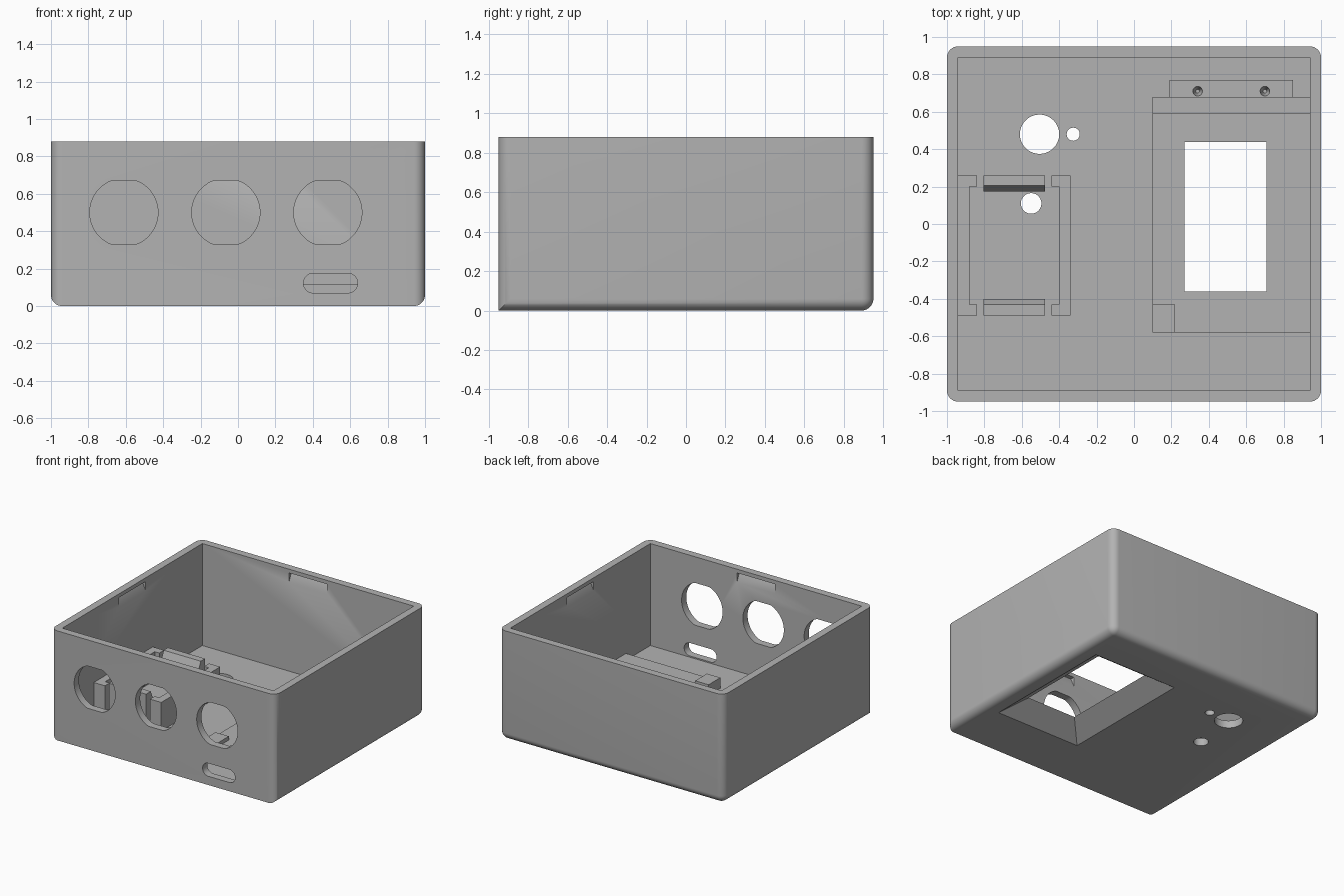
import bpy
import bmesh
from math import cos, sin, pi, radians
from mathutils import Vector

cube = bpy.data.objects.get("Cube")
if cube:
    bpy.data.objects.remove(cube)

WALL, HEIGHT, FLOOR, PLATE = 0.06, 0.88, 0.06, 0.115

grey = bpy.data.materials.new("plain grey")
grey.use_nodes = True
grey.diffuse_color = (0.45, 0.45, 0.45, 1)
grey.node_tree.nodes["Principled BSDF"].inputs["Base Color"].default_value = grey.diffuse_color


def finish(name, bm):
    bmesh.ops.recalc_face_normals(bm, faces=bm.faces)
    mesh = bpy.data.meshes.new(name)
    bm.to_mesh(mesh)
    bm.free()
    mesh.materials.append(grey)
    obj = bpy.data.objects.new(name, mesh)
    bpy.context.collection.objects.link(obj)
    return obj


def loft(name, lower, upper):
    """Solid between two matching outlines."""
    bm = bmesh.new()
    a = [bm.verts.new(p) for p in lower]
    b = [bm.verts.new(p) for p in upper]
    n = len(a)
    bm.faces.new(a)
    bm.faces.new(b)
    for i in range(n):
        j = (i + 1) % n
        bm.faces.new((a[i], a[j], b[j], b[i]))
    return finish(name, bm)


def prism(name, outline, axis, lo, hi):
    """Extrude a 2D outline along one axis."""
    def place(t):
        return [Vector(p[:axis] + (t,) + p[axis:]) for p in outline]
    return loft(name, place(lo), place(hi))


def rect(x0, x1, y0, y1):
    return [(x0, y0), (x1, y0), (x1, y1), (x0, y1)]


def box(name, x0, x1, y0, y1, z0, z1):
    return prism(name, rect(x0, x1, y0, y1), 2, z0, z1)


def circle(cx, cy, r, n=48):
    return [(cx + r * cos((i + .5) * 2 * pi / n), cy + r * sin((i + .5) * 2 * pi / n))
            for i in range(n)]


def cut(target, cutters):
    """Subtract the cutters, then discard them."""
    for c in cutters:
        c.hide_render = True
        mod = target.modifiers.new("cut", 'BOOLEAN')
        mod.object, mod.operation, mod.solver = c, 'DIFFERENCE', 'EXACT'
    deps = bpy.context.evaluated_depsgraph_get()
    mesh = bpy.data.meshes.new_from_object(target.evaluated_get(deps))
    target.modifiers.clear()
    target.data = mesh
    for c in cutters:
        bpy.data.objects.remove(c)


def window_cutter():
    """Opening that widens towards the underside."""
    def ring(grow, z):
        return [(x, y, z) for x, y in rect(.27 - grow, .71 + grow, -.36 - grow, .44 + grow)]
    return loft("window_cutter", ring(.17, -.01), ring(-.014, PLATE + .01))


# Outer body: rounded uprights and bottom edges, square front bottom edge
bm = bmesh.new()
bmesh.ops.create_cube(bm, size=1)
for v in bm.verts:
    v.co = Vector((v.co.x * 2, v.co.y * 1.9, (v.co.z + .5) * HEIGHT))
rounded = []
for e in bm.edges:
    mid = (e.verts[0].co + e.verts[1].co) / 2
    upright = abs(e.verts[0].co.z - e.verts[1].co.z) > .1
    if upright or (mid.z < .01 and mid.y > -.9):
        rounded.append(e)
bmesh.ops.bevel(bm, geom=rounded, offset=.06, segments=8, profile=.5, affect='EDGES')
case = finish("case_shell", bm)

cutters = [box("cavity", -1 + WALL, 1 - WALL, -.95 + WALL, .95 - WALL, FLOOR, 1),
           window_cutter()]
# Flat-sided round holes in the front
for x in (-.61, -.065, .48):
    outline = [(px, max(.33, min(.67, pz))) for px, pz in circle(x, .5, .1825, 64)]
    cutters.append(prism("front_hole", outline, 1, -1, -.85))
# Long slot in the front
slot = [(px + (.0925 if px > .495 else -.0925), pz) for px, pz in circle(.495, .1225, .0525, 32)]
cutters.append(prism("front_slot", slot, 1, -1, -.85))
# Round holes in the floor
for x, y, r in ((-.505, .48, .105), (-.325, .48, .035), (-.55, .11, .055)):
    cutters.append(prism("floor_hole", circle(x, y, r), 2, -.1, .2))
# Sloped lid catches inside all four walls
for s in (-1, 1):
    for axis, inner in ((0, 1 - WALL), (1, .95 - WALL)):
        wedge = [(s * (inner - .02), .775), (s * inner, .775),
                 (s * (inner + .035), .85), (s * (inner - .02), .85)]
        cutters.append(prism("lid_catch", wedge, 1 - axis, -.17, .17))
cut(case, cutters)

# Raised window frame on the floor
frame = box("window_frame", .10, .95, -.58, .68, .03, PLATE)
cut(frame, [window_cutter()])
box("frame_corner_stop", .10, .22, -.58, -.43, PLATE - .02, .145)
box("frame_back_bar", .10, .95, .59, .68, PLATE - .02, .175)

# Screw tab behind the frame
tab = box("screw_tab", .19, .85, .67, .77, .03, .14)
cut(tab, [loft("pilot_hole", [(x, y, .07) for x, y in circle(cx, .71, .01, 24)],
               [(x, y, .15) for x, y in circle(cx, .71, .028, 24)]) for cx in (.34, .70)])

# Board holder: two C-shaped rails
RAIL_TOP = .29
for name, outer, rail, post in (("left_rail", -.34, -.40, -.44), ("right_rail", -.94, -.88, -.84)):
    outline = [(outer, -.49), (post, -.49), (post, -.43), (rail, -.43),
               (rail, .20), (post, .20), (post, .26), (outer, .26)]
    prism(name, outline, 2, FLOOR - .02, RAIL_TOP)

# Snap clips with sloped hooks at both ends of the board
for name, back, face, tip in (("front_clip", -.49, -.43, -.40), ("back_clip", .26, .205, .175)):
    outline = [(back, FLOOR - .02), (face, FLOOR - .02), (face, .23),
               (tip, .25), (face, .32), (back, .32)]
    prism(name, outline, 0, -.805, -.475)

# Smooth the rounded faces, keep corners crisp
bpy.ops.object.select_all(action='DESELECT')
for obj in (case, tab):
    obj.select_set(True)
bpy.context.view_layer.objects.active = case
bpy.ops.object.shade_smooth_by_angle(angle=radians(30))
